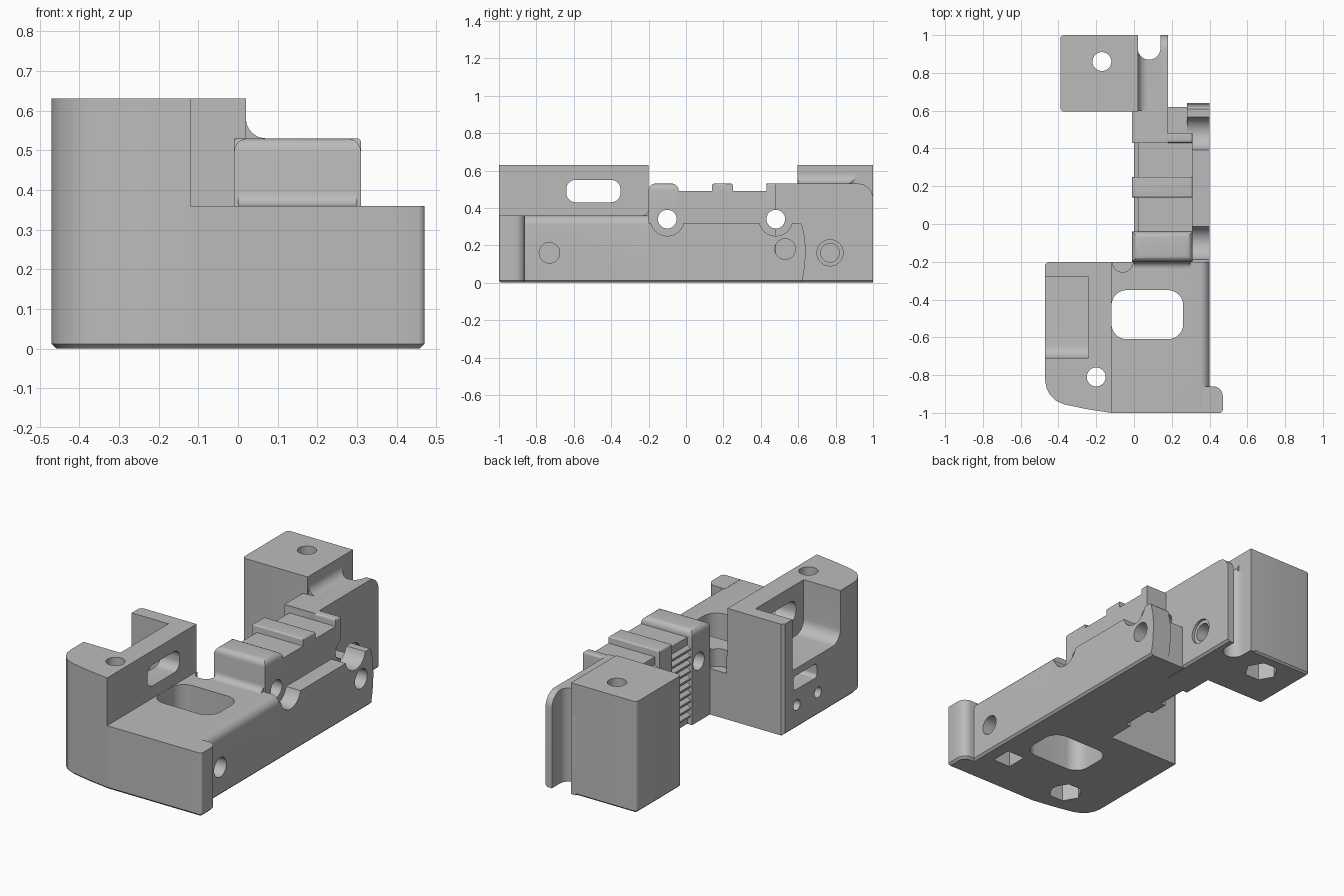
import bpy, bmesh
from math import pi, sin, cos
from mathutils import Vector

cube = bpy.data.objects.get("Cube")
if cube:
    bpy.data.objects.remove(cube, do_unlink=True)

grey = bpy.data.materials.new("plain grey")
grey.use_nodes = True
grey.diffuse_color = (0.5, 0.5, 0.5, 1)
grey.node_tree.nodes["Principled BSDF"].inputs["Base Color"].default_value = (0.5, 0.5, 0.5, 1)


def prism(name, pts, axis, lo, hi, bevels=()):
    """Extrude a flat outline along an axis; bevels = (rule, radius, segments)."""
    place = {"x": lambda u, v, w: (w, u, v),
             "y": lambda u, v, w: (u, w, v),
             "z": lambda u, v, w: (u, v, w)}[axis]
    bm = bmesh.new()
    a = [bm.verts.new(place(u, v, lo)) for u, v in pts]
    b = [bm.verts.new(place(u, v, hi)) for u, v in pts]
    bm.faces.new(a)
    bm.faces.new(b)
    for i in range(len(pts)):
        j = (i + 1) % len(pts)
        bm.faces.new((a[i], a[j], b[j], b[i]))
    bmesh.ops.recalc_face_normals(bm, faces=bm.faces)
    for rule, radius, segs in bevels:
        edges = [e for e in bm.edges
                 if rule((e.verts[0].co + e.verts[1].co) / 2, (e.verts[1].co - e.verts[0].co).normalized())]
        bmesh.ops.bevel(bm, geom=edges, offset=radius, segments=segs, profile=0.5, affect="EDGES")
    mesh = bpy.data.meshes.new(name)
    bm.to_mesh(mesh)
    bm.free()
    mesh.materials.append(grey)
    obj = bpy.data.objects.new(name, mesh)
    bpy.context.collection.objects.link(obj)
    return obj


def rect(u0, u1, v0, v1):
    return [(u0, v0), (u1, v0), (u1, v1), (u0, v1)]


def circle(u, v, r, n=32):
    return [(u + r * cos(2 * pi * i / n), v + r * sin(2 * pi * i / n)) for i in range(n)]


def rounded(u0, u1, v0, v1, r, n=8):
    corners = [(u1 - r, v1 - r), (u0 + r, v1 - r), (u0 + r, v0 + r), (u1 - r, v0 + r)]
    return [(cu + r * cos(pi / 2 * (k + i / n)), cv + r * sin(pi / 2 * (k + i / n)))
            for k, (cu, cv) in enumerate(corners) for i in range(n + 1)]


def cove(u, v, su, r, n=8):
    """Concave fillet outline in the corner (u, v), opening towards su and up."""
    return [(u, v)] + [(u + su * r * (1 - cos(pi / 2 * i / n)), v + r * (1 - sin(pi / 2 * i / n)))
                       for i in range(n + 1)]


def cut(obj, *shapes):
    """Subtract (outline, axis, lo, hi[, bevels]) shapes from the part."""
    for shape in shapes:
        tool = prism("cutter", *shape)
        tool.hide_render = True
        mod = obj.modifiers.new("cut", "BOOLEAN")
        mod.operation, mod.solver, mod.object = "DIFFERENCE", "EXACT", tool
        bpy.ops.object.select_all(action="DESELECT")
        bpy.context.view_layer.objects.active = obj
        obj.select_set(True)
        bpy.ops.object.modifier_apply(modifier=mod.name)
        bpy.data.objects.remove(tool, do_unlink=True)


def upright(m, d):
    return abs(d.z) > 0.9


def near(value, target):
    return abs(value - target) < 0.005


parts = []

# Front body with long slot, side screw hole and nut pocket
body = prism("front_body", rect(-0.12, 0.40, -1, -0.2), "z", 0, 0.36, [
    (lambda m, d: near(m.x, 0.40) and near(m.z, 0.36), 0.05, 6),
    (lambda m, d: near(m.z, 0) and (near(m.x, 0.40) or near(m.y, -1)), 0.012, 1)])
screw = (circle(-0.73, 0.16, 0.055), "x", 0.25, 0.6)
cut(body, (rounded(-0.119, 0.26, -0.61, -0.35, 0.08), "z", -0.1, 0.5), screw,
    (rect(0.21, 0.32, -0.79, -0.67), "z", -0.1, 0.22),
    (circle(-0.06, -0.2, 0.055), "z", 0.26, 0.5))
lip = prism("front_lip", rect(0.36, 0.47, -1, -0.86), "z", 0, 0.36, [
    (lambda m, d: upright(m, d) and near(m.x, 0.47) and m.y > -0.9, 0.05, 6),
    (lambda m, d: upright(m, d) and near(m.x, 0.47) and m.y < -0.95, 0.015, 3),
    (lambda m, d: near(m.z, 0) and m.x > 0.37, 0.012, 1)])
parts += [body, lip]

# Front tower with side pocket, window and bolt hole
outline = [(-0.12, -0.2), (-0.455, -0.2), (-0.47, -0.215), (-0.47, -0.83), (-0.463, -0.87),
           (-0.445, -0.905), (-0.415, -0.935), (-0.37, -0.955), (-0.25, -0.98), (-0.12, -1)]
tower = prism("front_tower", outline, "z", 0, 0.63, [
    (lambda m, d: near(m.z, 0) and m.x < -0.13 and m.y < -0.21, 0.012, 1)])
cut(tower,
    (rect(-0.6, -0.24, -0.71, -0.28), "z", 0.34, 0.8,
     [(lambda m, d: near(m.z, 0.34) and near(m.y, -0.71), 0.07, 8)]),
    (rounded(-0.64, -0.35, 0.43, 0.55, 0.05), "x", -0.3, 0),
    (circle(-0.2, -0.81, 0.05), "z", -0.1, 0.8),
    (circle(-0.2, -0.81, 0.09, 6), "z", -0.1, 0.1),
    (rounded(-0.50, -0.29, 0.22, 0.30, 0.02), "x", -0.6, -0.36),
    (circle(-0.32, 0.13, 0.03), "x", -0.6, -0.38),
    (circle(-0.51, 0.13, 0.03), "x", -0.6, -0.38))
parts.append(tower)

# Toothed spine: ridges run along y, stacked on the left flank
teeth = 10
flank = [(0.02, 0)]
for i in range(teeth):
    z = 0.03 + 0.042 * i
    flank += [(0.02, z), (0.0, z + 0.014), (0.0, z + 0.024), (0.02, z + 0.038)]
flank += [(0.02, 0.49), (0.31, 0.49), (0.31, 0)]
parts.append(prism("toothed_spine", flank, "y", -0.05, 0.43))

# Raised bands across the spine
bores = [(circle(y, 0.34, 0.05), "x", -0.2, 0.6) for y in (-0.1, 0.48)]
bands = []
for name, y0, y1, r in (("front_band", -0.2, -0.04, 0.035),
                        ("middle_band", 0.14, 0.25, 0.01),
                        ("rear_band", 0.43, 0.48, 0.012)):
    bands.append(prism(name, rect(-0.01, 0.31, y0, y1), "z", 0, 0.53, [
        (lambda m, d: near(m.z, 0.53), r, 5)]))
cut(bands[0], bores[0])
cut(bands[2], bores[1])
parts += bands
parts.append(prism("band_fillet", cove(-0.2, 0.36, -1, 0.035), "x", 0.0, 0.30))

# Side plate with bowed rear end and cable-size counterbores
side = [(-0.2, 0), (0.62, 0), (0.634, 0.08), (0.64, 0.16), (0.636, 0.24), (0.62, 0.31),
        (0.61, 0.32), (-0.2, 0.32)]
plate = prism("side_plate", side, "x", 0.28, 0.40, [
    (lambda m, d: near(m.z, 0) and near(m.x, 0.40), 0.012, 1)])
cut(plate, *[(circle(y, 0.34, 0.09), "x", 0.2, 0.6) for y in (-0.1, 0.48)],
    (circle(0.53, 0.18, 0.055), "x", 0.3, 0.6))
parts.append(plate)
parts.append(prism("plate_web", rect(0.17, 0.29, 0.45, 0.62), "z", 0, 0.25))

# Rear wall with vertical groove
wall = prism("rear_wall", rect(-0.01, 0.18, 0.43, 1), "z", 0, 0.53, [
    (lambda m, d: near(m.z, 0.53) and near(m.y, 1), 0.08, 8),
    (lambda m, d: near(m.z, 0) and near(m.x, 0.18), 0.012, 1)])
groove = [(circle(0.08, 0.93, 0.06), "z", -0.1, 0.8), (rect(0.02, 0.14, 0.93, 1.1), "z", -0.1, 0.8)]
side_hole = (circle(0.77, 0.16, 0.05), "x", -0.08, 0.3)
cut(wall, bores[1], *groove, side_hole, (circle(0.77, 0.16, 0.07), "x", 0.165, 0.3))
cove_strip = prism("wall_fillet", cove(0.02, 0.53, 1, 0.05), "y", 0.6, 0.9)
cut(cove_strip, groove[0])
parts += [wall, cove_strip]

# Rear tower with bolt hole and hex pocket
rear = prism("rear_tower", rect(-0.39, 0.02, 0.595, 1), "z", 0, 0.63, [
    (lambda m, d: upright(m, d) and m.x < 0, 0.02, 4),
    (lambda m, d: near(m.z, 0), 0.01, 1)])
cut(rear, (circle(-0.17, 0.86, 0.05), "z", -0.1, 0.8),
    (circle(-0.17, 0.86, 0.09, 6), "z", -0.1, 0.1), side_hole)
parts.append(rear)

# Smooth curved surfaces, keep edges crisp
bpy.ops.object.select_all(action="DESELECT")
for obj in parts:
    obj.select_set(True)
bpy.context.view_layer.objects.active = parts[0]
bpy.ops.object.shade_smooth_by_angle(angle=pi / 6)
